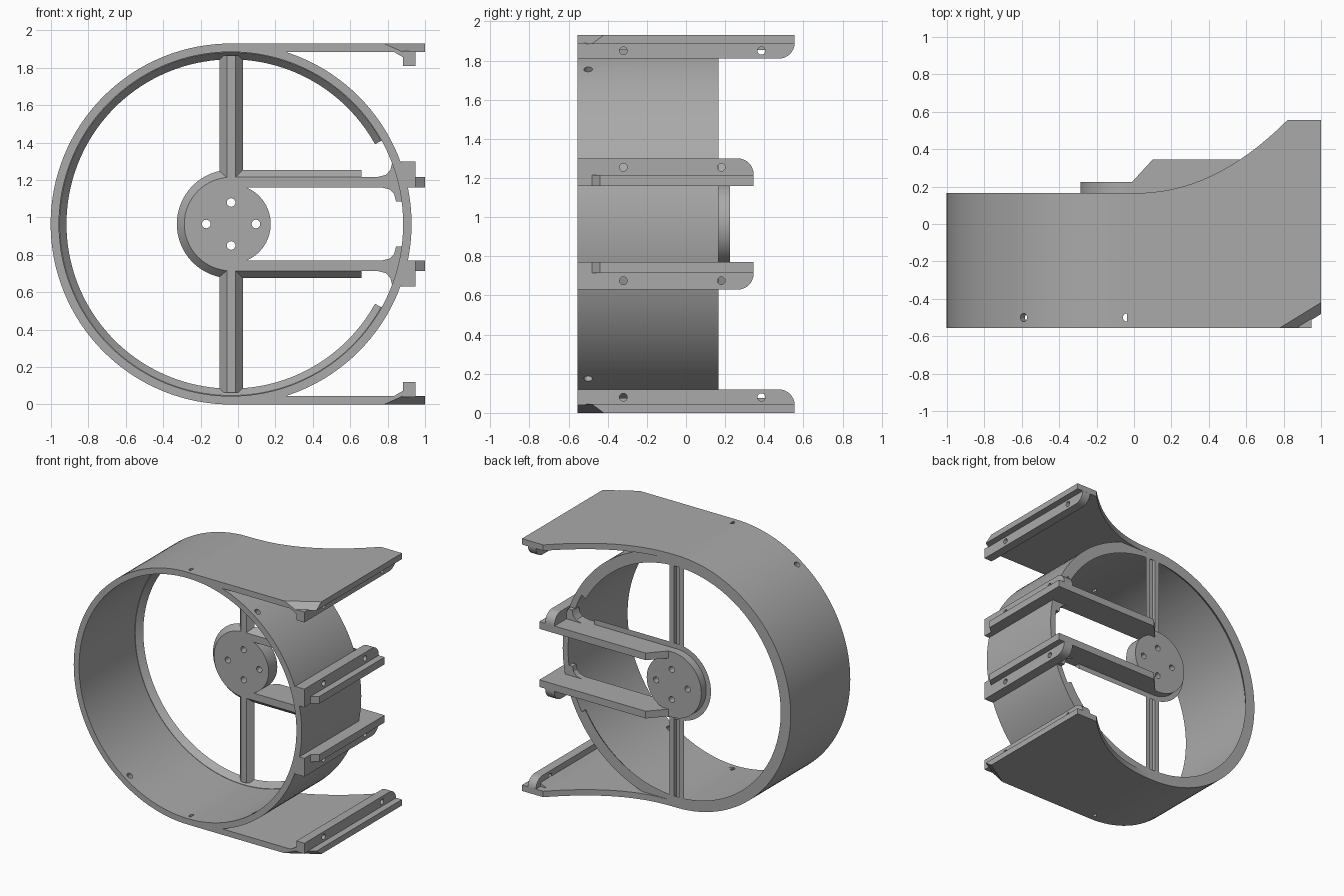
import bpy, bmesh
from math import sin, cos, radians, pi
from mathutils import Vector

cube = bpy.data.objects.get("Cube")
if cube:
    bpy.data.objects.remove(cube, do_unlink=True)

CX, CZ = -0.037, 0.965          # axis of the ring
FRONT, BACK, WEB = -0.555, 0.165, 0.12

grey = bpy.data.materials.new("plain grey")
grey.use_nodes = True
COLOUR = (0.4, 0.4, 0.4, 1)
grey.diffuse_color = COLOUR
grey.node_tree.nodes["Principled BSDF"].inputs["Base Color"].default_value = COLOUR


def finish(name, bm):
    bmesh.ops.recalc_face_normals(bm, faces=bm.faces)
    mesh = bpy.data.meshes.new(name)
    bm.to_mesh(mesh)
    bm.free()
    ob = bpy.data.objects.new(name, mesh)
    bpy.context.collection.objects.link(ob)
    mesh.materials.append(grey)
    return ob


def prism(name, pts, axis, a, b, side=1, clip=None):
    """Extrude a 2D outline along an axis; heights are measured from the ring axis."""
    bm = bmesh.new()

    def place(p, t):
        x, y, z = {"x": (t, p[0], p[1]), "y": (p[0], t, p[1]), "z": (p[0], p[1], t)}[axis]
        return bm.verts.new((x, y, CZ + side * z))
    lo = [place(p, a) for p in pts]
    hi = [place(p, b) for p in pts]
    bm.faces.new(lo)
    bm.faces.new(hi)
    for i in range(len(pts)):
        j = (i + 1) % len(pts)
        bm.faces.new((lo[i], lo[j], hi[j], hi[i]))
    if clip:
        p, q, r = [Vector((x, y, CZ + side * z)) for x, y, z in clip]
        normal = (q - p).cross(r - p)
        if normal.y > 0:
            normal.negate()
        geom = bm.verts[:] + bm.edges[:] + bm.faces[:]
        bmesh.ops.bisect_plane(bm, geom=geom, plane_co=p, plane_no=normal, clear_outer=True)
        bmesh.ops.holes_fill(bm, edges=[e for e in bm.edges if e.is_boundary])
    return finish(name, bm)


def lathe(name, profile, start=0, end=360, steps=128):
    """Sweep a closed (radius, y) profile round the ring axis."""
    bm = bmesh.new()
    full = end - start == 360
    rows = []
    for i in range(steps if full else steps + 1):
        t = radians(start + (end - start) * i / steps)
        rows.append([bm.verts.new((CX + r * cos(t), y, CZ + r * sin(t))) for r, y in profile])
    n = len(profile)
    for i in range(steps):
        a, b = rows[i], rows[(i + 1) % len(rows)]
        for j in range(n):
            k = (j + 1) % n
            bm.faces.new((a[j], a[k], b[k], b[j]))
    if not full:
        bm.faces.new(rows[0])
        bm.faces.new(rows[-1])
    return finish(name, bm)


def drill(ob, holes, radius):
    """Cut round holes, each given as centre, direction and length."""
    bm = bmesh.new()
    for centre, direction, length in holes:
        turn = Vector(direction).to_track_quat("Z", "Y").to_matrix().to_4x4()
        turn.translation = centre
        bmesh.ops.create_cone(bm, cap_ends=True, segments=20, radius1=radius,
                              radius2=radius, depth=length, matrix=turn)
    cutter = finish(ob.name + "_cutter", bm)
    cutter.hide_render = True
    mod = ob.modifiers.new("holes", "BOOLEAN")
    mod.operation, mod.solver, mod.object = "DIFFERENCE", "EXACT", cutter
    bpy.context.view_layer.objects.active = ob
    bpy.ops.object.modifier_apply(modifier=mod.name)
    bpy.data.objects.remove(cutter, do_unlink=True)


# Outer ring with radial screw holes
ring = lathe("ring", [(0.92, FRONT), (0.965, FRONT), (0.965, BACK), (0.92, BACK)])
spots = []
for deg in (55, 90, 125, 235, 270, 305):
    d = Vector((cos(radians(deg)), 0, sin(radians(deg))))
    spots.append((Vector((CX, -0.5, CZ)) + d * 0.94, d, 0.2))
drill(ring, spots, 0.022)

# Sloped lip inside the back of the ring, open towards the arms
lathe("ring_lip", [(0.925, WEB), (0.917, WEB), (0.88, BACK), (0.925, BACK)], 29, 331)

# Hub plate and its collar
hub = lathe("hub_plate", [(0, WEB), (0.212, WEB), (0.212, 0.225), (0, 0.225)], steps=64)
bm = bmesh.new()
bm.from_mesh(hub.data)
bmesh.ops.remove_doubles(bm, verts=bm.verts, dist=1e-5)
bmesh.ops.recalc_face_normals(bm, faces=bm.faces)
bm.to_mesh(hub.data)
bm.free()
drill(hub, [((CX + dx, BACK, CZ + dz), (0, 1, 0), 0.4)
            for dx, dz in ((0.133, 0), (-0.133, 0), (0, 0.115), (0, -0.115))], 0.023)
lathe("hub_collar", [(0.205, WEB), (0.25, WEB), (0.29, BACK), (0.25, BACK),
                     (0.25, 0.225), (0.205, 0.225)], 90, 270, 64)


def bar(name, side, x0, x1, low, high, back, holes):
    """Mounting bar with one rounded back corner and two screw holes."""
    r = 0.08
    grow = high - low
    free = high if grow > 0 else low + grow
    s = 1 if grow > 0 else -1
    pts = [(FRONT, low), (FRONT, free), (back - r, free)]
    for i in range(1, 9):
        t = pi / 2 * i / 8
        pts.append((back - r + r * sin(t), free - s * r * (1 - cos(t))))
    if abs(grow) > r:
        pts.append((back, low))
    ob = prism(name, pts, "x", x0, x1, side)
    z = CZ + side * (low + high) / 2
    drill(ob, [((x0, y, z), (1, 0, 0), 0.5) for y in holes], 0.02)


for side, tag in ((1, "upper"), (-1, "lower")):
    # Grooved spoke with sloped flanks
    prism(tag + "_spoke", [(-0.1, BACK), (-0.06, WEB), (-0.014, WEB), (0.026, BACK),
                           (-0.014, BACK), (-0.014, 0.135), (-0.06, 0.135), (-0.06, BACK)],
          "z", 0.245, 0.9, side)

    # Arm from hub to mounting edge, with sloped ledge
    prism(tag + "_arm", [(CX, WEB), (0.885, WEB), (0.885, FRONT), (0.95, FRONT), (0.95, -0.48),
                         (1, -0.44), (1, 0.345), (0.1, 0.345), (-0.01, 0.225), (CX, 0.225)],
          "z", 0.195, 0.25, side)
    prism(tag + "_arm_ledge", [(WEB, 0.25), (BACK, 0.29), (BACK, 0.25)], "x", CX, 0.66, side)

    # Fillets joining arm to ring
    prism(tag + "_outer_fillet", [(0.74, 0.25), (0.79, 0.262), (0.815, 0.29), (0.825, 0.33),
                                  (0.86, 0.33), (0.89, 0.25)], "y", WEB, 0.2, side)
    prism(tag + "_inner_fillet", [(0.77, 0.195), (0.81, 0.185), (0.835, 0.16), (0.845, 0.12),
                                  (0.875, 0.12), (0.88, 0.195)], "y", WEB, BACK, side)
    bar(tag + "_arm_bar", side, 0.872, 0.95, 0.245, 0.335, 0.345, (-0.32, 0.18))

    # Tangent side plate with swept back edge and sloped front corner
    outline = [(CX, FRONT), (1, FRONT), (1, 0.555), (0.82, 0.555)]
    outline += [(0.82 * i / 16, BACK + 0.39 * (i / 16) ** 2.1) for i in range(15, -1, -1)]
    outline.append((CX, BACK))
    prism(tag + "_side_plate", outline, "z", 0.92, 0.965, side,
          clip=((0.78, FRONT, 0.965), (1, -0.42, 0.965), (0.88, FRONT, 0.92)))
    bar(tag + "_plate_bar", side, 0.882, 0.95, 0.925, 0.845, 0.555, (-0.32, 0.385))
    prism(tag + "_plate_wedge", [(0.83, 0.922), (0.885, 0.922), (0.885, 0.89)], "y",
          FRONT, 0.5, side)

# Smooth the curved faces, keep edges crisp
bpy.ops.object.select_all(action="DESELECT")
for ob in bpy.context.collection.objects:
    if ob.type == "MESH" and grey.name in ob.data.materials:
        ob.select_set(True)
        bpy.context.view_layer.objects.active = ob
bpy.ops.object.shade_smooth_by_angle(angle=radians(30))
